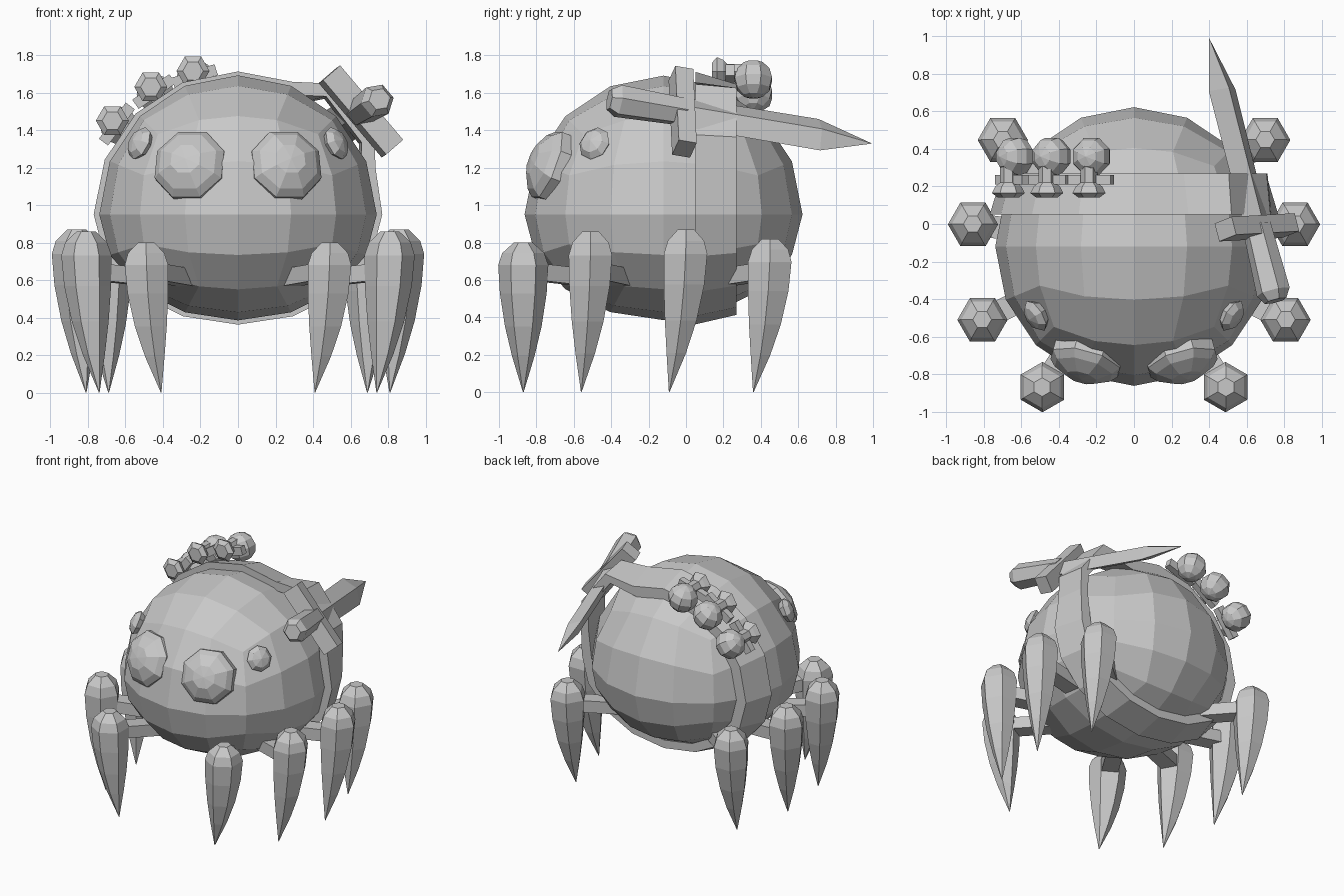
import bpy, bmesh
from math import sin, cos, tan, pi
from mathutils import Vector as V

old = bpy.data.objects.get("Cube")
if old:
    bpy.data.objects.remove(old, do_unlink=True)

grey = bpy.data.materials.new("stone_grey")
grey.use_nodes = True
GREY = (0.58, 0.58, 0.58, 1)
grey.diffuse_color = GREY
grey.node_tree.nodes["Principled BSDF"].inputs["Base Color"].default_value = GREY

BODY = V((0, -0.12, 0.95))
RX, RY, UP, DOWN = 0.74, 0.743, 0.742, 0.565


def finish(name, bm):
    bmesh.ops.remove_doubles(bm, verts=bm.verts, dist=0.0005)
    bmesh.ops.recalc_face_normals(bm, faces=bm.faces)
    mesh = bpy.data.meshes.new(name)
    bm.to_mesh(mesh)
    bm.free()
    mesh.materials.append(grey)
    obj = bpy.data.objects.new(name, mesh)
    bpy.context.collection.objects.link(obj)
    return obj


def loft(name, rings, closed=False):
    """Skin a list of equal rings; closed joins the last to the first."""
    bm = bmesh.new()
    rows = [[bm.verts.new(p) for p in ring] for ring in rings]
    n = len(rows[0])
    pairs = list(zip(rows, rows[1:]))
    if closed:
        pairs.append((rows[-1], rows[0]))
    else:
        bm.faces.new(rows[0])
        bm.faces.new(rows[-1])
    for a, b in pairs:
        for i in range(n):
            j = (i + 1) % n
            bm.faces.new((a[i], a[j], b[j], b[i]))
    return finish(name, bm)


def ring(centre, u, v, ru, rv, sides, turn=0.0):
    return [centre + u * ru * cos(turn + 2 * pi * i / sides)
            + v * rv * sin(turn + 2 * pi * i / sides) for i in range(sides)]


def frame(axis, hint):
    a = axis.normalized()
    u = (hint - a * hint.dot(a)).normalized()
    return a, u, a.cross(u)


def turned(name, origin, axis, hint, profile, sides, turn=0.0):
    """Lathe a (distance, radius) profile along an axis."""
    a, u, v = frame(axis, hint)
    return loft(name, [ring(origin + a * d, u, v, r, r, sides, turn)
                       for d, r in profile])


def beam(name, start, end, hint, wide, high):
    a, u, v = frame(end - start, hint)
    r = 0.5 ** 0.5
    return loft(name, [ring(p, u, v, wide * r, high * r, 4, pi / 4)
                       for p in (start, end)])


# Round body: a gridded cube pushed out to an ellipsoid
bm = bmesh.new()
bmesh.ops.create_cube(bm, size=2)
bmesh.ops.subdivide_edges(bm, edges=bm.edges, cuts=3, use_grid_fill=True)
for vert in bm.verts:
    d = V([tan(c * pi / 4) for c in vert.co]).normalized()
    vert.co = BODY + V((d.x * RX, d.y * RY, d.z * (UP if d.z > 0 else DOWN)))
finish("body", bm)

# Strap around the body, standing off and staying wide over the sword
outline = []
for i in range(16):
    a = i * pi / 8
    outline.append((RX * sin(a), cos(a) * (0.733 if cos(a) > 0 else DOWN), 0))
outline[1:4] = [(0.28, 0.68, 0), (0.50, 0.67, 1), (0.70, 0.41, 1),
                (0.705, 0.24, 1)]
edges = [(0.05, 1.04, 0), (0.27, 0.95, 0.06), (0.27, 0.84, 0.08),
         (0.05, 0.94, 0)]
loft("strap", [[V((x * (s + lift * raised), y, BODY.z + z * (s + lift * raised)))
                for x, z, raised in outline] for y, s, lift in edges], closed=True)

# Claw legs with their connecting arms: top point, tip and turn
LEGS = {
    "front": ((0.49, -0.87, 0.80), (0.41, -0.87, 0), pi / 2),
    "mid_front": ((0.81, -0.51, 0.86), (0.74, -0.56, 0), 0),
    "mid_back": ((0.86, 0.0, 0.87), (0.81, -0.09, 0), 0),
    "back": ((0.70, 0.45, 0.82), (0.69, 0.36, 0), 0),
}
CLAW = [(0, 0.05), (0.07, 0.112), (0.15, 0.134), (0.34, 0.125),
        (0.56, 0.098), (0.76, 0.06), (1, 0.002)]
UPWARD = V((0, 0, 1))
for side, s in (("left", 1), ("right", -1)):
    for where, (top, tip, face) in LEGS.items():
        top = V((top[0] * s, top[1], top[2]))
        tip = V((tip[0] * s, tip[1], tip[2]))
        out = V((top.x, top.y - BODY.y, 0))
        rings = []
        for t, r in CLAW:
            c = top.lerp(tip, t * t)
            c.z = top.z * (1 - t)
            rings.append(ring(c, V((1, 0, 0)), V((0, 1, 0)), r, r, 6, face))
        loft(f"{where}_leg_{side}", rings)
        hub = V((top.x, top.y, 0.65))
        inner = V((BODY.x, BODY.y, 0.61)) + out * 0.54
        beam(f"{where}_arm_{side}", inner, hub, UPWARD, 0.09, 0.12)

    # Large domed front eye and small side eye
    turned(f"large_eye_{side}", V((0.255 * s, -0.725, 1.21)),
           V((0.30 * s, -1.1, 0.42)), UPWARD,
           [(-0.06, 0.20), (0.02, 0.20), (0.06, 0.165),
            (0.105, 0.085), (0.115, 0.002)], 8, pi / 8)
    turned(f"small_eye_{side}", V((0.525 * s, -0.49, 1.33)),
           V((0.9 * s, -0.55, 0.45)), UPWARD,
           [(-0.04, 0.065), (0, 0.093), (0.03, 0.065), (0.045, 0.002)], 8)

# Sword: handle, guard and blade share one axis
pommel, point = V((0.755, -0.41, 1.565)), V((0.40, 0.99, 1.33))
axis, across, thick = frame(point - pommel, V((0.65, 0, -0.75)))
length = (point - pommel).length


def sword_part(name, stations, sides):
    loft(name, [ring(pommel + axis * d, across, thick, w, h, sides)
                for d, w, h in stations])


sword_part("sword_handle", [(0, 0.06, 0.06), (0.05, 0.092, 0.092),
                            (0.42, 0.078, 0.078)], 6)
sword_part("sword_blade", [(0.42, 0.105, 0.05), (length - 0.29, 0.11, 0.05),
                           (length, 0.002, 0.002)], 4)
guard = pommel + axis * 0.41
beam("sword_guard", guard - across * 0.26, guard + across * 0.26,
     thick, 0.125, 0.10)

# Three bells tied along the strap
BACK = V((0, 1, 0))
for i, (x, z) in enumerate([(-0.24, 1.715), (-0.465, 1.63), (-0.67, 1.45)], 1):
    normal = V((x / RX ** 2, 0, (z - BODY.z) / UP ** 2)).normalized()
    tangent = BACK.cross(normal)
    knob = V((x, 0.14, z))
    turned(f"bell_knob_{i}", knob, BACK, UPWARD,
           [(0, 0.055), (0.025, 0.088), (0.06, 0.07), (0.08, 0.045),
            (0.17, 0.045)], 6, pi / 6)
    mid = V((x, 0.235, z)) - normal * 0.03
    beam(f"bell_tie_{i}", mid - tangent * 0.12, mid + tangent * 0.12,
         normal, 0.06, 0.05)
    bell = V((x, 0.36, z)) - normal * 0.045
    turned(f"bell_{i}", bell, normal, BACK,
           [(0.105 * cos(pi * k / 6), max(0.002, 0.108 * sin(pi * k / 6)))
            for k in range(7)], 8, pi / 8)
